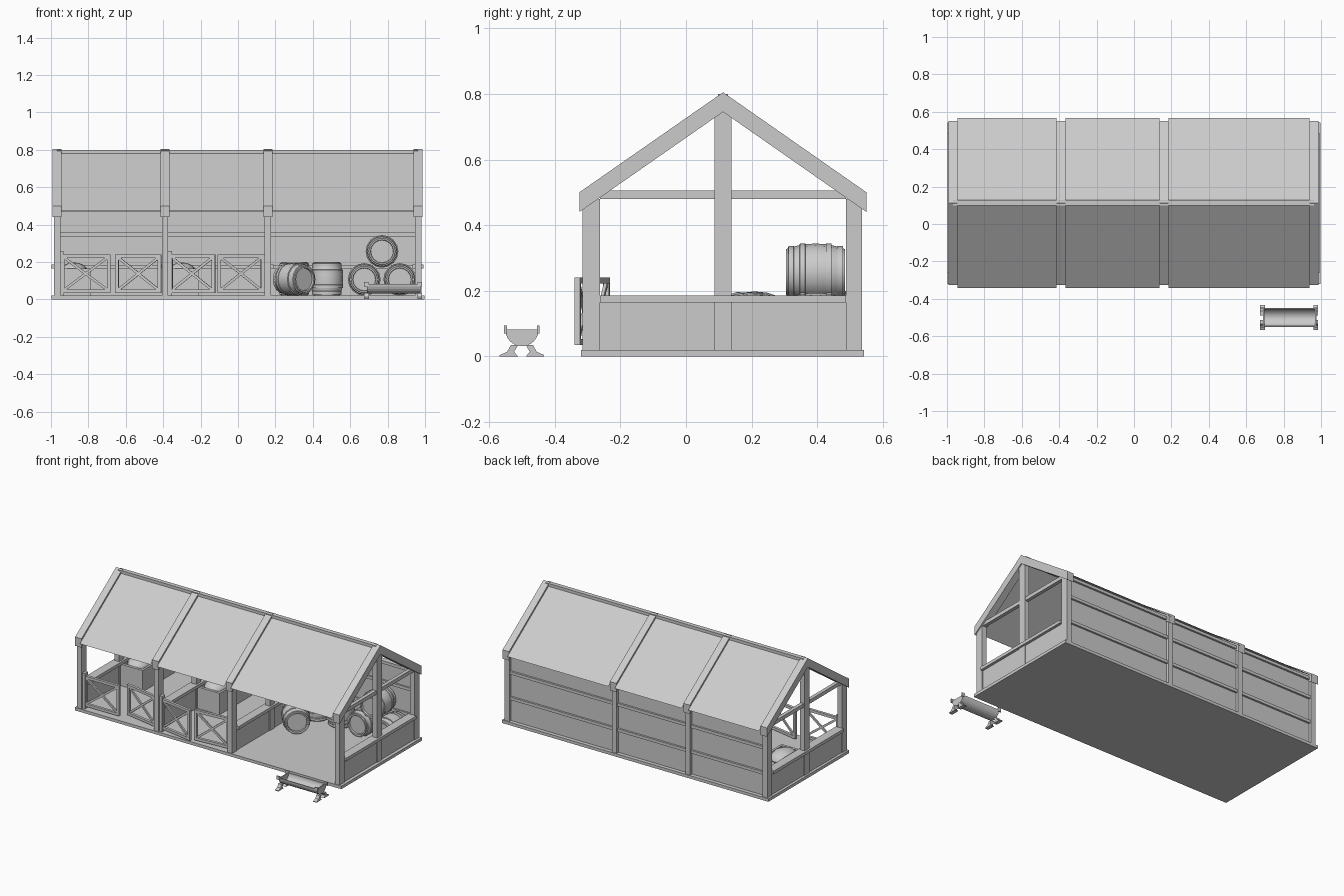
import bpy, bmesh, math
from mathutils import Matrix, Vector

cube = bpy.data.objects.get("Cube")
if cube:
    bpy.data.objects.remove(cube, do_unlink=True)

grey = bpy.data.materials.new("plain grey")
grey.use_nodes = True
GREY = (0.6, 0.6, 0.6, 1)
grey.diffuse_color = GREY
grey.node_tree.nodes["Principled BSDF"].inputs["Base Color"].default_value = GREY


def finish(name, bm, matrix=None, smooth=False):
    bmesh.ops.recalc_face_normals(bm, faces=bm.faces)
    mesh = bpy.data.meshes.new(name)
    bm.to_mesh(mesh)
    bm.free()
    mesh.materials.append(grey)
    ob = bpy.data.objects.new(name, mesh)
    bpy.context.collection.objects.link(ob)
    if matrix:
        ob.matrix_world = matrix
    if smooth:
        bpy.ops.object.select_all(action='DESELECT')
        ob.select_set(True)
        bpy.context.view_layer.objects.active = ob
        bpy.ops.object.shade_smooth_by_angle(angle=math.radians(35))
    return ob


def add_box(bm, x, y, z, turn=None):
    """Box from (min, max) ranges, optionally turned about its centre."""
    mid = Vector([(a + b) / 2 for a, b in (x, y, z)])
    m = Matrix.Translation(mid) @ (turn or Matrix()) @ Matrix.Diagonal(
        (x[1] - x[0], y[1] - y[0], z[1] - z[0], 1))
    bmesh.ops.create_cube(bm, size=1, matrix=m)


def boxes(name, *ranges, matrix=None):
    bm = bmesh.new()
    for r in ranges:
        add_box(bm, *r)
    return finish(name, bm, matrix)


def prism(name, outline, x0, x1):
    """Side outline (y, z) extruded along x."""
    bm = bmesh.new()
    face = bm.faces.new([bm.verts.new((x0, y, z)) for y, z in outline])
    new = bmesh.ops.extrude_face_region(bm, geom=[face])["geom"]
    bmesh.ops.translate(bm, vec=(x1 - x0, 0, 0),
                        verts=[v for v in new if isinstance(v, bmesh.types.BMVert)])
    return finish(name, bm)


RIDGE = 0.113
FRAMES = (-0.967, -0.39, 0.16, 0.963)
FRONT, BACK = (-0.315, -0.262), (0.487, 0.537)
FLOOR = 0.02

boxes("floor", ((-0.997, 0.997), (-0.32, 0.543), (0, FLOOR)))

# Timber frames: rafters, posts, tie beam and low wall
chevron = [(-0.325, 0.44), (-0.325, 0.5), (RIDGE, 0.805), (0.55, 0.5),
           (0.55, 0.44), (RIDGE, 0.745)]
for x in FRAMES:
    prism("rafters", chevron, x - 0.024, x + 0.024)
    post = (x - 0.017, x + 0.017)
    boxes("posts", (post, FRONT, (FLOOR, 0.48)), (post, BACK, (FLOOR, 0.48)),
          (post, (RIDGE - 0.026, RIDGE + 0.026), (FLOOR, 0.75)))
    boxes("tie_beam", ((x - 0.012, x + 0.012), (-0.262, 0.487), (0.48, 0.505)))
    boxes("low_wall", ((x - 0.012, x + 0.012), (FRONT[1], BACK[0]), (FLOOR, 0.17)))
    boxes("low_wall_rail", ((x - 0.03, x + 0.03), (FRONT[1], BACK[0]), (0.165, 0.186)))

# Roof sheets and ridge beam between the frames
for a, b in zip(FRAMES, FRAMES[1:]):
    bm = bmesh.new()
    rows = [[bm.verts.new((x, y, z)) for x in (a + 0.024, b - 0.024)]
            for y, z in ((-0.343, 0.473), (RIDGE, 0.791), (0.568, 0.473))]
    for p, q in zip(rows, rows[1:]):
        bm.faces.new((p[0], p[1], q[1], q[0]))
    sheet = finish("roof_sheet", bm)
    if sheet.data.polygons[0].normal.z < 0:
        sheet.data.flip_normals()
    boxes("ridge_beam", ((a, b), (RIDGE - 0.015, RIDGE + 0.015), (0.765, 0.8)))

    # Back wall with rails
    span = (a + 0.015, b - 0.015)
    boxes("back_wall", (span, (0.505, 0.517), (FLOOR, 0.48)))
    boxes("back_wall_rails", *[(span, (0.494, 0.53), (z, z + 0.02))
                               for z in (0.165, 0.337, 0.468)])


# Stall gates with crossed braces
def gate(hinge_x, width, angle, z0=0.035, z1=0.24):
    bm = bmesh.new()
    s, t = 0.018, (-0.009, 0.009)
    side = math.copysign(1, width)
    w = abs(width)
    for x in (0, w - s):
        add_box(bm, (x, x + s), t, (z0, z1))
    for z in (z0, z1 - s):
        add_box(bm, (s, w - s), t, (z, z + s))
    run, rise = w - 2 * s, z1 - z0 - 2 * s
    half, mid = math.hypot(run, rise) / 2, (z0 + z1) / 2
    for sign in (-1, 1):
        turn = Matrix.Rotation(sign * math.atan2(rise, run), 4, 'Y')
        add_box(bm, (w / 2 - half, w / 2 + half), (-0.005, 0.005),
                (mid - 0.007, mid + 0.007), turn)
    if side < 0:
        bmesh.ops.scale(bm, vec=(-1, 1, 1), verts=bm.verts)
    finish("stall_gate", bm, Matrix.Translation((hinge_x, -0.288, 0))
           @ Matrix.Rotation(math.radians(angle), 4, 'Z'))


gate(-0.945, 0.262, 0)
gate(-0.41, -0.25, -11)
gate(-0.368, 0.25, -10)
gate(0.14, -0.25, 4)
for x in (-0.945, -0.367):
    boxes("gate_post", ((x - 0.013, x + 0.013), (-0.305, -0.272), (FLOOR, 0.26)))

# Hay bins in the back corner of each stall
for x in (FRAMES[0] + 0.012, FRAMES[1] + 0.012):
    boxes("hay_bin", ((x, x + 0.17), (0.1, 0.118), (FLOOR, 0.165)),
          ((x + 0.155, x + 0.17), (0.118, 0.5), (FLOOR, 0.165)))
    bm = bmesh.new()
    bmesh.ops.create_uvsphere(bm, u_segments=12, v_segments=8, radius=1,
                              matrix=Matrix.Diagonal((0.075, 0.1, 0.05, 1)))
    finish("hay", bm, Matrix.Translation((x + 0.078, 0.21, 0.148)), smooth=True)
    boxes("hay_bed", ((x, x + 0.155), (0.118, 0.5), (FLOOR, 0.14)))


# Barrels: lathed staves with raised hoops and recessed heads
def barrel(x, y, z, tilt=0, heading=0):
    half, belly, end, sides = 0.09, 0.087, 0.07, 16

    def radius(h):
        return belly - (belly - end) * (h / half) ** 2

    profile = [(0, -0.078), (0.06, -0.078), (0.062, -half), (end, -half)]
    for h in (-0.075, -0.04, 0.04, 0.075):
        r = radius(h)
        profile += [(radius(h - 0.009), h - 0.009), (r + 0.004, h - 0.008),
                    (r + 0.004, h + 0.008), (radius(h + 0.009), h + 0.009)]
        if h == -0.04:
            profile.append((belly, 0))
    profile += [(end, half), (0.062, half), (0.06, 0.078), (0, 0.078)]
    bm = bmesh.new()
    line = [bm.verts.new((r, 0, h)) for r, h in profile]
    edges = [bm.edges.new(pair) for pair in zip(line, line[1:])]
    bmesh.ops.spin(bm, geom=line + edges, cent=(0, 0, 0), axis=(0, 0, 1),
                   angle=math.tau, steps=sides)
    bmesh.ops.remove_doubles(bm, verts=bm.verts, dist=0.0005)
    m = (Matrix.Translation((x, y, z)) @ Matrix.Rotation(math.radians(heading), 4, 'Z')
         @ Matrix.Rotation(math.radians(tilt), 4, 'X'))
    finish("barrel", bm, m, smooth=True)


for x, z in ((0.675, 0.107), (0.865, 0.107), (0.77, 0.257)):
    barrel(x, 0.395, z, 90)
barrel(0.3, 0.19, 0.108, 90, 40)
for x in (0.475, 0.3):
    barrel(x, 0.42, 0.11)

# Feeding trough: half-round basin on splayed legs
TY, TZ, R = -0.5, 0.082, 0.051
arc = [math.pi * (1 + i / 12) for i in range(13)]
shell = [(TY + R * math.cos(a), TZ + R * math.sin(a)) for a in arc]
inner = [(TY + (R - 0.006) * math.cos(a), TZ + (R - 0.006) * math.sin(a))
         for a in reversed(arc)]
prism("trough_basin", shell + inner, 0.69, 0.975)
for x in (0.69, 0.967):
    prism("trough_end", shell, x, x + 0.008)
for x in (0.685, 0.97):
    for side in (-1, 1):
        leg = [(0.012, 0.034), (0.034, 0.034), (0.045, 0.014), (0.068, 0.004),
               (0.068, 0), (0.012, 0), (0.024, 0.014)]
        prism("trough_leg", [(TY + side * y, z) for y, z in leg], x - 0.01, x + 0.015)
        y = TY + side * 0.05
        boxes("trough_peg", ((x - 0.01, x + 0.014), (y - 0.004, y + 0.004), (0.07, 0.094)))
